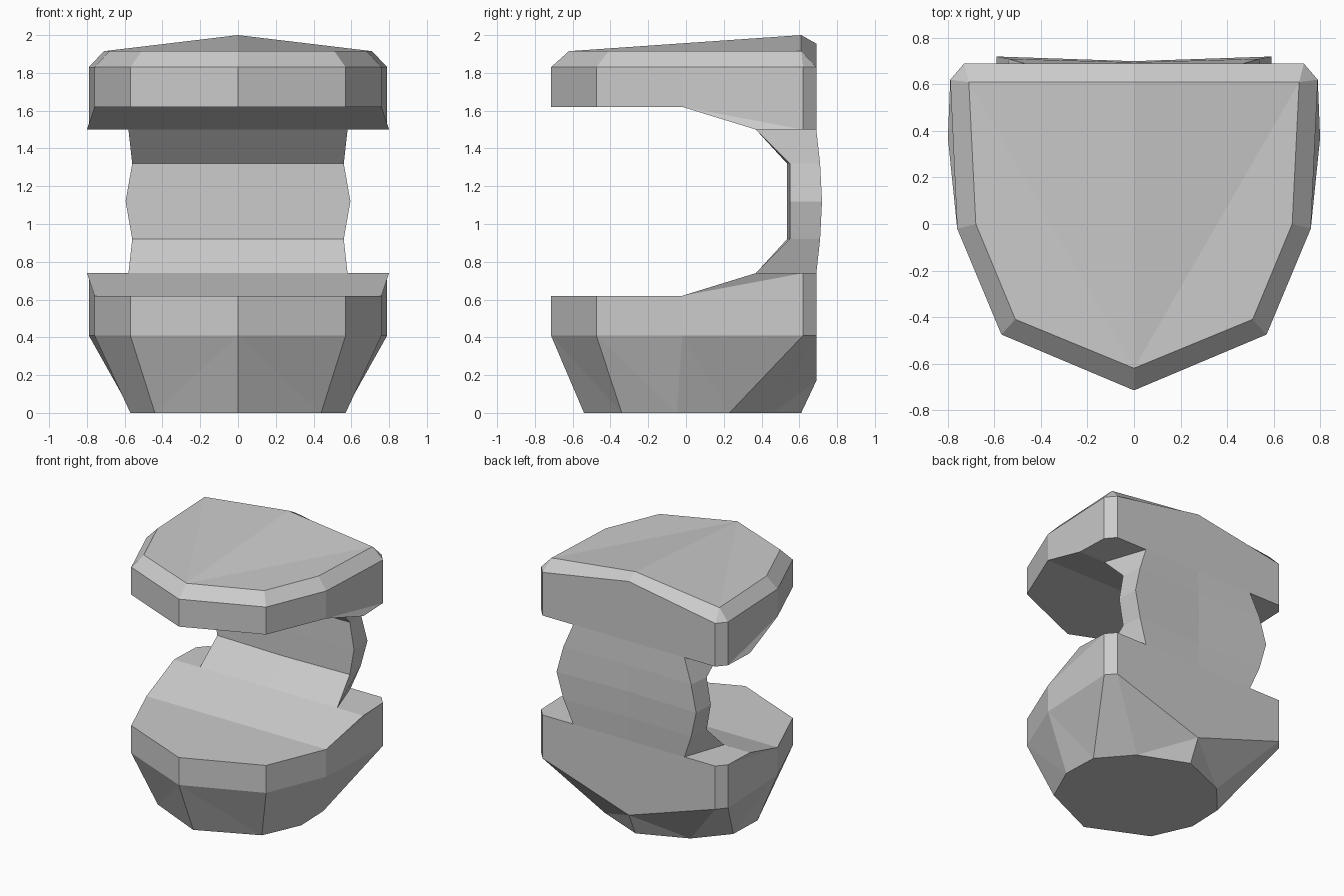
import bpy, bmesh

if "Cube" in bpy.data.objects:
    bpy.data.objects.remove(bpy.data.objects["Cube"])


def build(name, faces):
    """Make a flat-faced object from half-side faces, mirrored across x = 0."""
    bm = bmesh.new()
    for side in (1, -1):
        for face in faces:
            bm.faces.new([bm.verts.new((side * x, y, z)) for x, y, z in face])
    bmesh.ops.remove_doubles(bm, verts=bm.verts, dist=0.0005)
    bmesh.ops.recalc_face_normals(bm, faces=bm.faces)
    mesh = bpy.data.meshes.new(name)
    bm.to_mesh(mesh)
    bm.free()
    bpy.context.collection.objects.link(bpy.data.objects.new(name, mesh))


def strip(a, b):
    """Quads joining two point rows."""
    return [(a[i], a[i + 1], b[i + 1], b[i]) for i in range(len(a) - 1)]


def at(points, z):
    return [(x, y, z) for x, y in points]


def flip(faces):
    """Turn the lower block's deck into the upper block's underside."""
    return [[(x, y, 2.24 - z) for x, y, z in f] for f in faces]


# Shared shield-shaped wall and stepped deck, open where the neck joins
OUTLINE = [(0, -.715), (.57, -.475), (.76, -.02), (.79, .62), (.73, .69)]
low = at(OUTLINE, .41)
high = at(OUTLINE[:3], .62) + at(OUTLINE[3:], .74)
flare = (.80, .37, .74)
neck_front, neck_mid, neck_back = (.58, .37, .74), (0, .37, .74), (.47, .69, .74)
back_mid = (0, .69, .74)
shell = strip(low, high) + [
    (high[2], high[3], flare),
    (high[0], high[1], high[2], (0, -.02, .62)),
    ((0, -.02, .62), high[2], flare, neck_front, neck_mid),
    (flare, high[3], high[4], neck_back, neck_front),
]

# Lower block: shell with a tapering faceted base
w = low
b = at([(0, -.54), (.44, -.34), (.57, -.05), (.56, .23), (.36, .46), (0, .61)], 0)
k = (0, .69, .17)
base = [
    (w[0], w[1], b[1]), (w[0], b[1], b[0]), (w[1], b[2], b[1]),
    (w[1], w[2], b[2]), (w[2], b[3], b[2]), (w[2], w[3], b[3]),
    (w[3], b[4], b[3]), (w[3], w[4], b[4]), (w[4], k, b[4]), (k, b[5], b[4]),
    b, (w[4], high[4], neck_back, back_mid, k),
]
build("lower_block", shell + base)

# Upper block: flipped shell with a chamfered, sloping roof
w = at(OUTLINE, 1.83)
r = at([(0, -.62), (.51, -.41), (.68, 0), (.71, .61)], 1.915)
apex, back_top = (0, .61, 2.0), (0, .69, 1.955)
roof = strip(w[:4], r) + [
    (w[3], w[4], r[3]), (w[4], back_top, apex, r[3]),
    (r[0], r[3], apex), r,
]
back_wall = flip([(high[4], neck_back, back_mid)])[0]
build("upper_block", flip(shell) + roof + [[w[4], *back_wall, back_top]])

# Neck: rear column waisted at the front, bulging at mid height
rings = [
    [neck_mid, neck_front, neck_back, back_mid],
    [(0, .535, .92), (.56, .55, .92), (.54, .71, .92), (0, .695, .92)],
    [(0, .535, 1.12), (.595, .55, 1.12), (.59, .72, 1.12), (0, .70, 1.12)],
]
half_neck = strip(rings[0], rings[1]) + strip(rings[1], rings[2])
build("neck", half_neck + flip(half_neck))
